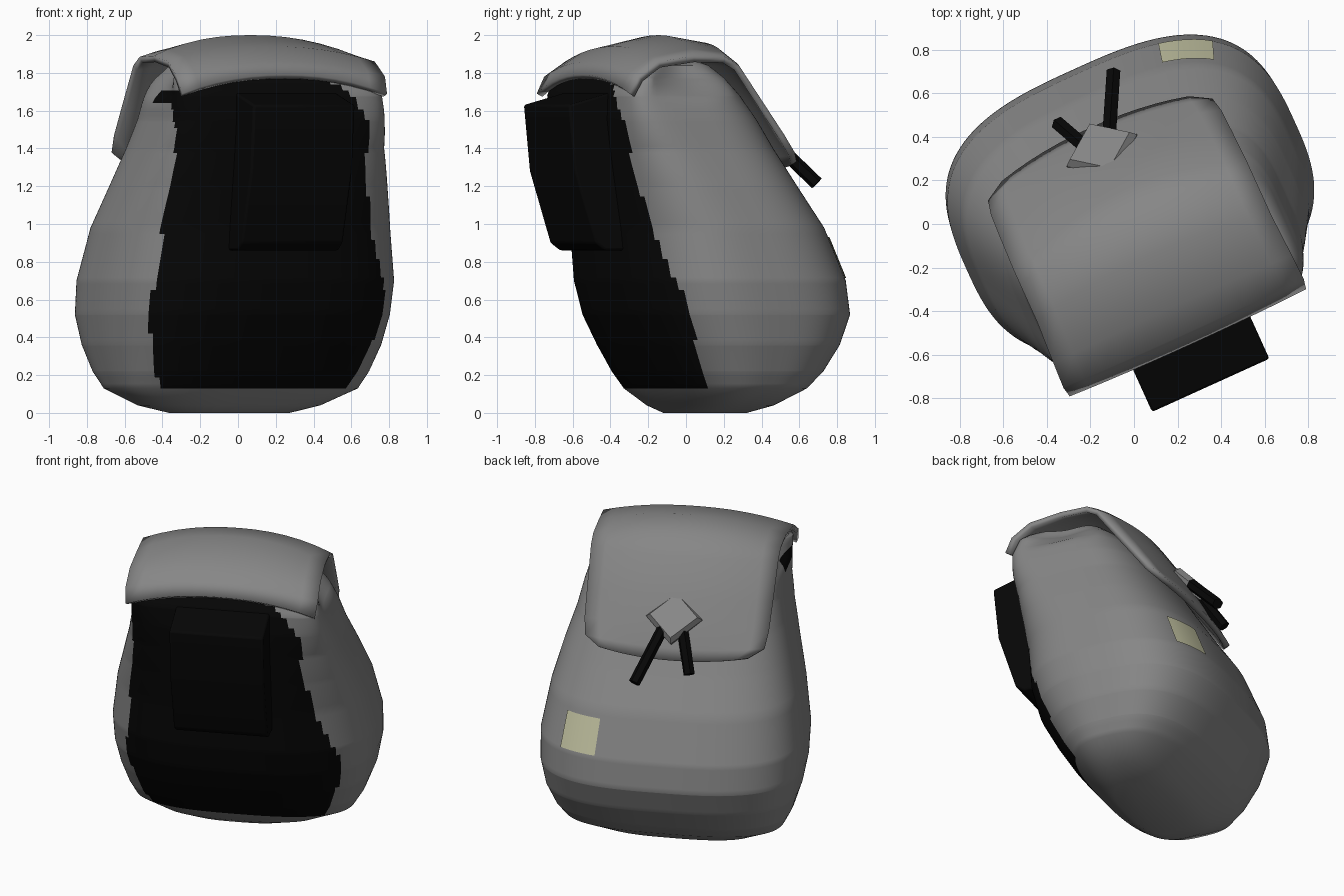
import bpy, bmesh, math
from mathutils import Matrix, Vector

if "Cube" in bpy.data.objects:
    bpy.data.objects.remove(bpy.data.objects["Cube"])

TURN = Matrix.Rotation(math.radians(24.4), 4, 'Z')   # whole bag is turned on the ground


def material(name, rgb):
    m = bpy.data.materials.new(name)
    m.diffuse_color = (*rgb, 1)
    m.use_nodes = True
    m.node_tree.nodes["Principled BSDF"].inputs["Base Color"].default_value = m.diffuse_color
    return m


GREY = material("grey_cloth", (0.24, 0.24, 0.24))
BLACK = material("black_cloth", (0.002, 0.002, 0.002))
CREAM = material("cream_patch", (0.53, 0.53, 0.35))


def make(name, verts, faces, mats, angle=40):
    me = bpy.data.meshes.new(name)
    me.from_pydata([TURN @ Vector(v) for v in verts], [], faces)
    bm = bmesh.new()
    bm.from_mesh(me)
    bmesh.ops.recalc_face_normals(bm, faces=bm.faces)
    bm.to_mesh(me)
    bm.free()
    ob = bpy.data.objects.new(name, me)
    bpy.context.collection.objects.link(ob)
    for m in mats:
        me.materials.append(m)
    bpy.ops.object.select_all(action='DESELECT')
    ob.select_set(True)
    bpy.context.view_layer.objects.active = ob
    bpy.ops.object.shade_smooth_by_angle(angle=math.radians(angle))
    return ob


def lerp_table(table, t):
    for a, b in zip(table, table[1:]):
        if t <= b[0]:
            f = (t - a[0]) / (b[0] - a[0])
            return [p + (q - p) * f for p, q in zip(a, b)]
    return list(table[-1])


# Body sections: height, sideways shift, half width, front depth, back depth, front squareness
SECTIONS = [
    (0.0, 0.0, 0.33, -0.05, 0.27, 2.8), (0.04, 0.01, 0.50, -0.11, 0.38, 2.8),
    (0.13, 0.03, 0.69, -0.21, 0.52, 2.8), (0.22, 0.035, 0.74, -0.28, 0.61, 2.8),
    (0.36, 0.04, 0.79, -0.365, 0.70, 2.8), (0.52, 0.04, 0.82, -0.45, 0.76, 2.8),
    (0.70, 0.04, 0.825, -0.50, 0.735, 2.8), (0.98, 0.036, 0.78, -0.53, 0.62, 2.8),
    (1.2, 0.035, 0.72, -0.56, 0.475, 3.2), (1.4, 0.03, 0.66, -0.585, 0.35, 4.0),
    (1.55, 0.03, 0.625, -0.60, 0.26, 5.5), (1.68, 0.015, 0.60, -0.595, 0.17, 8.0),
    (1.77, 0.0, 0.595, -0.555, 0.08, 8.0), (1.84, 0.0, 0.56, -0.46, 0.0, 6.0),
    (1.88, 0.0, 0.46, -0.38, -0.08, 4.0)]


def surface(angle, z, grow=0.0):
    _, shift, w, vf, vb, nf = lerp_table(SECTIONS, z)
    c, s = math.cos(angle), math.sin(angle)
    n = 2.9 if s > 0 else nf
    r = (abs(c) ** n + abs(s) ** n) ** (-1 / n)
    u = r * c * (w + grow)
    v = (vf + vb) / 2 + r * s * ((vb - vf) / 2 + grow)
    # hollow under each side of the flap
    if z > 1.66 and -0.47 < v < 0.02 and abs(c) > 0.5:
        u -= math.copysign(0.11 * min(1, (z - 1.66) / 0.12) * math.sin(math.pi * (v + 0.47) / 0.49), u)
    return (u + shift, v, z)


# Black front panel limits: height, left, right
PANEL = [(0.12, -0.50, 0.57), (0.2, -0.55, 0.61), (0.5, -0.645, 0.71), (0.65, -0.64, 0.70),
         (0.95, -0.61, 0.57), (1.3, -0.575, 0.50), (1.53, -0.58, 0.50), (1.8, -0.60, 0.50)]

# Body: lofted sections, with the panel picked by direction and height
N = 160
levels = sorted({s[0] for s in SECTIONS} | {round(0.155 + 0.033 * i, 3) for i in range(51)})
verts = [surface(2 * math.pi * i / N, z) for z in levels for i in range(N)]
faces = [(k * N + i, k * N + (i + 1) % N, (k + 1) * N + (i + 1) % N, (k + 1) * N + i)
         for k in range(len(levels) - 1) for i in range(N)]
faces += [tuple(range(N)), tuple(range((len(levels) - 1) * N, len(levels) * N))]
body = make("body", verts, faces, [GREY, BLACK])
back = TURN.inverted()
for p in body.data.polygons:
    c = back @ p.center
    _, _, _, vf, vb, _ = lerp_table(SECTIONS, c.z)
    _, left, right = lerp_table(PANEL, c.z)
    top = 1.8 - (2.1 * c.x ** 3 if c.x > 0 else 0.31 * c.x ** 2)
    if 0.13 < c.z < top and left < c.x < right and c.y < (vf + vb) / 2 and len(p.vertices) == 4:
        p.material_index = 1

# Flap: sheet from the front rim over the top and down the back
# rows: half width, edge depth, edge height, centre depth, centre height
ROWS = [
    (0.595, -0.598, 1.69, -0.61, 1.79), (0.605, -0.55, 1.78, -0.555, 1.86),
    (0.60, -0.43, 1.86, -0.42, 1.94), (0.59, -0.22, 1.89, -0.16, 2.0),
    (0.59, -0.04, 1.885, 0.04, 1.965), (0.59, 0.04, 1.84, 0.16, 1.86),
    (0.585, 0.20, 1.62, 0.30, 1.65), (0.58, 0.31, 1.47, 0.40, 1.48),
    (0.565, 0.375, 1.38, 0.455, 1.37), (0.47, 0.43, 1.33, 0.485, 1.30)]
M = 12
verts = []
for hw, ve, ze, vc, zc in ROWS:
    for i in range(M + 1):
        s = -1 + 2 * i / M
        k = abs(s) ** 2.2
        verts.append((s * hw, vc + (ve - vc) * k, zc + (ze - zc) * k))
faces = [(r * (M + 1) + i, r * (M + 1) + i + 1, (r + 1) * (M + 1) + i + 1, (r + 1) * (M + 1) + i)
         for r in range(len(ROWS) - 1) for i in range(M)]
flap = make("flap", verts, faces, [GREY], 50)
if sum(p.normal.z for p in flap.data.polygons) < 0:
    flap.data.flip_normals()
sol = flap.modifiers.new("thickness", 'SOLIDIFY')
sol.thickness = 0.035
sol.offset = -1

# Cream patch low on the back
G = 6
verts = [surface(math.radians(46.5 + 16.5 * i / G), 0.715 + 0.215 * j / G, 0.007)
         for j in range(G + 1) for i in range(G + 1)]
faces = [(j * (G + 1) + i, j * (G + 1) + i + 1, (j + 1) * (G + 1) + i + 1, (j + 1) * (G + 1) + i)
         for j in range(G) for i in range(G)]
patch = make("patch", verts, faces, [CREAM])
if sum(p.normal.y for p in patch.data.polygons) < 0:
    patch.data.flip_normals()


def prism(name, ring_a, ring_b, mat, bevel):
    n = len(ring_a)
    faces = [tuple(range(n)), tuple(range(n, 2 * n))]
    faces += [(i, (i + 1) % n, n + (i + 1) % n, n + i) for i in range(n)]
    ob = make(name, list(ring_a) + list(ring_b), faces, [mat], 30)
    if bevel:
        b = ob.modifiers.new("soft_edge", 'BEVEL')
        b.width = bevel
        b.segments = 2
    return ob


# Front pocket pad: side profile pulled across the front
PAD = [(-0.56, 1.70), (-0.82, 1.63), (-0.785, 1.28), (-0.665, 0.90), (-0.61, 0.86), (-0.49, 0.86)]
prism("front_pocket", [(-0.28, v, z) for v, z in PAD], [(0.31, v, z) for v, z in PAD], BLACK, 0.012)

# Diamond clasp lying on the sloping flap
mid = Vector((0.005, 0.375, 1.545))
down = Vector((0, 0.74, -0.67))
out = Vector((0, 0.67, 0.74))
side = Vector((1, 0, 0))


def diamond(size, lift):
    return [mid + out * lift + d * size for d in (side, down, -side, -down)]


prism("clasp_base", diamond(0.16, -0.055), diamond(0.178, -0.01), GREY, 0)
prism("clasp_top", diamond(0.178, -0.01), diamond(0.15, 0.025), GREY, 0)


# Two strap ends hanging below the clasp
def strap(name, start, end, r):
    a, b = Vector(start), Vector(end)
    d = (b - a).normalized()
    x = d.cross(Vector((0, 0, 1))).normalized()
    y = d.cross(x)
    ring = [x * math.cos(t) * r + y * math.sin(t) * r
            for t in (math.pi * (i + 0.5) / 3 for i in range(6))]
    prism(name, [a + p for p in ring], [b + p for p in ring], BLACK, 0)


strap("strap_end_long", (0.06, 0.41, 1.50), (0.20, 0.67, 1.215), 0.036)
strap("strap_end_short", (-0.05, 0.40, 1.50), (-0.125, 0.56, 1.25), 0.036)
